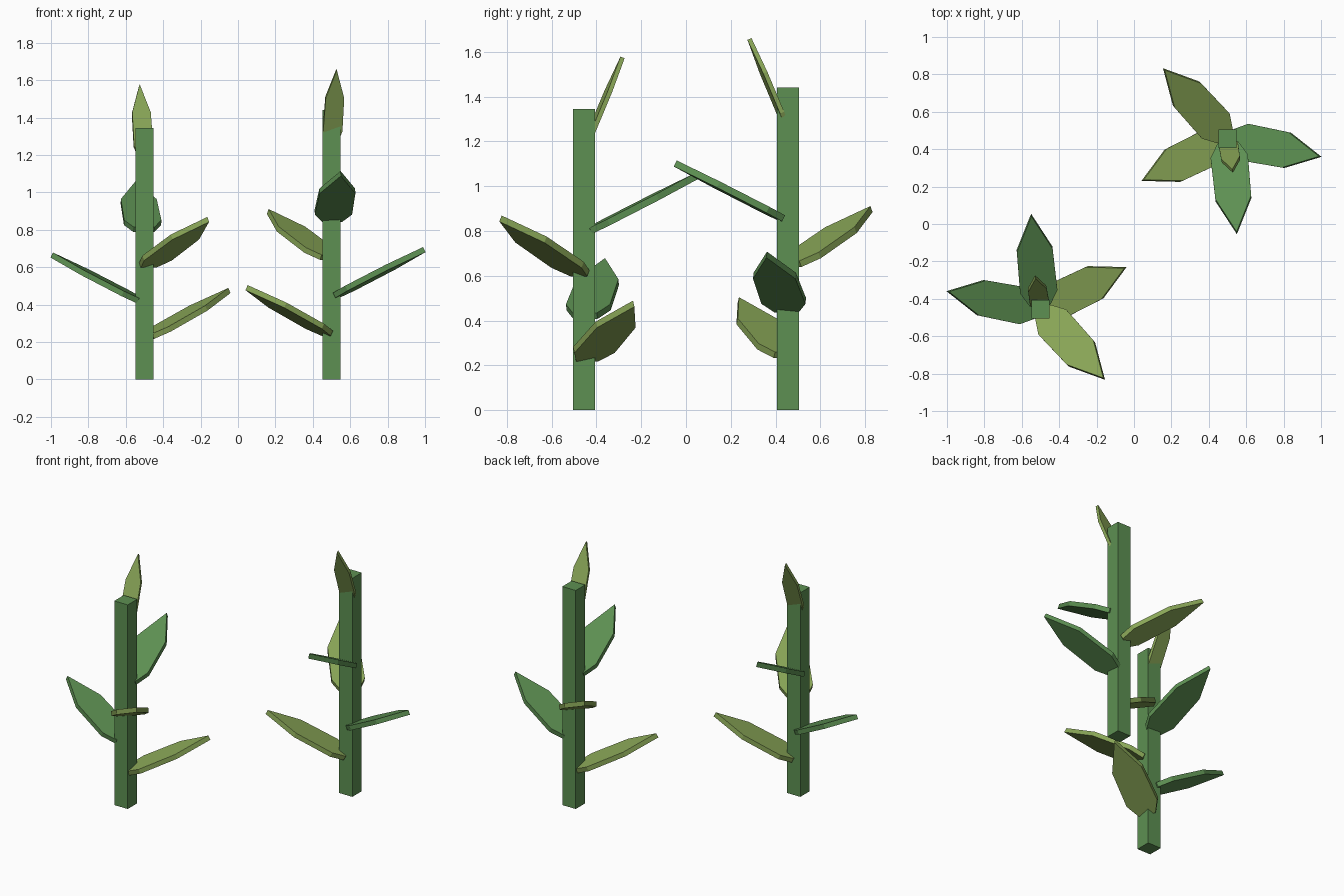
import bpy, bmesh, math
from mathutils import Matrix

if "Cube" in bpy.data.objects:
    bpy.data.objects.remove(bpy.data.objects["Cube"])


def material(name, rgb):
    m = bpy.data.materials.new(name)
    m.diffuse_color = (*rgb, 1)
    m.use_nodes = True
    m.node_tree.nodes["Principled BSDF"].inputs["Base Color"].default_value = m.diffuse_color
    return m


GREEN = material("stem_green", (0.11, 0.28, 0.085))
OLIVE = material("leaf_olive", (0.25, 0.38, 0.095))


def finish(name, bm, mat):
    bmesh.ops.recalc_face_normals(bm, faces=bm.faces)
    me = bpy.data.meshes.new(name)
    bm.to_mesh(me)
    bm.free()
    me.materials.append(mat)
    ob = bpy.data.objects.new(name, me)
    bpy.context.collection.objects.link(ob)


# Half outline of a leaf: (distance along, half width)
HALF = [(0.028, 0.055), (0.112, 0.10), (0.36, 0.096)]
OUTLINE = HALF + [(0.567, 0)] + [(x, -y) for x, y in reversed(HALF)]


def leaf(name, base, heading, tilt, length, width, thick, mat):
    bm = bmesh.new()
    face = bm.faces.new([bm.verts.new((x * length, y * width, -thick / 2))
                         for x, y in OUTLINE])
    ext = bmesh.ops.extrude_face_region(bm, geom=[face])
    top = [v for v in ext["geom"] if isinstance(v, bmesh.types.BMVert)]
    bmesh.ops.translate(bm, verts=top, vec=(0, 0, thick))
    bm.transform(Matrix.Translation(base)
                 @ Matrix.Rotation(math.radians(heading), 4, 'Z')
                 @ Matrix.Rotation(math.radians(-tilt), 4, 'Y'))
    finish(name, bm, mat)


def stalk(prefix, cx, cy, height, turn):
    k = height / 1.345
    # Square stem
    bm = bmesh.new()
    bmesh.ops.create_cube(bm, size=1, matrix=Matrix.Translation((cx, cy, height / 2))
                          @ Matrix.Diagonal((0.098, 0.098, height, 1)))
    finish(prefix + "_stem", bm, GREEN)
    # Spiral of side leaves
    for i in range(4):
        leaf(f"{prefix}_leaf_{i + 1}", (cx, cy, (0.218 + 0.19 * i) * k),
             26 + 143.2 * i + turn, 27, 1, 1, 0.03, GREEN if i % 2 else OLIVE)
    # Small upright leaf at the tip
    leaf(prefix + "_top_leaf", (cx, cy, 1.165 * k), 99 + turn, 67, 0.785, 0.52, 0.02, OLIVE)


stalk("front_stalk", -0.5, -0.455, 1.345, 0)
stalk("back_stalk", 0.5, 0.455, 1.44, 180)
